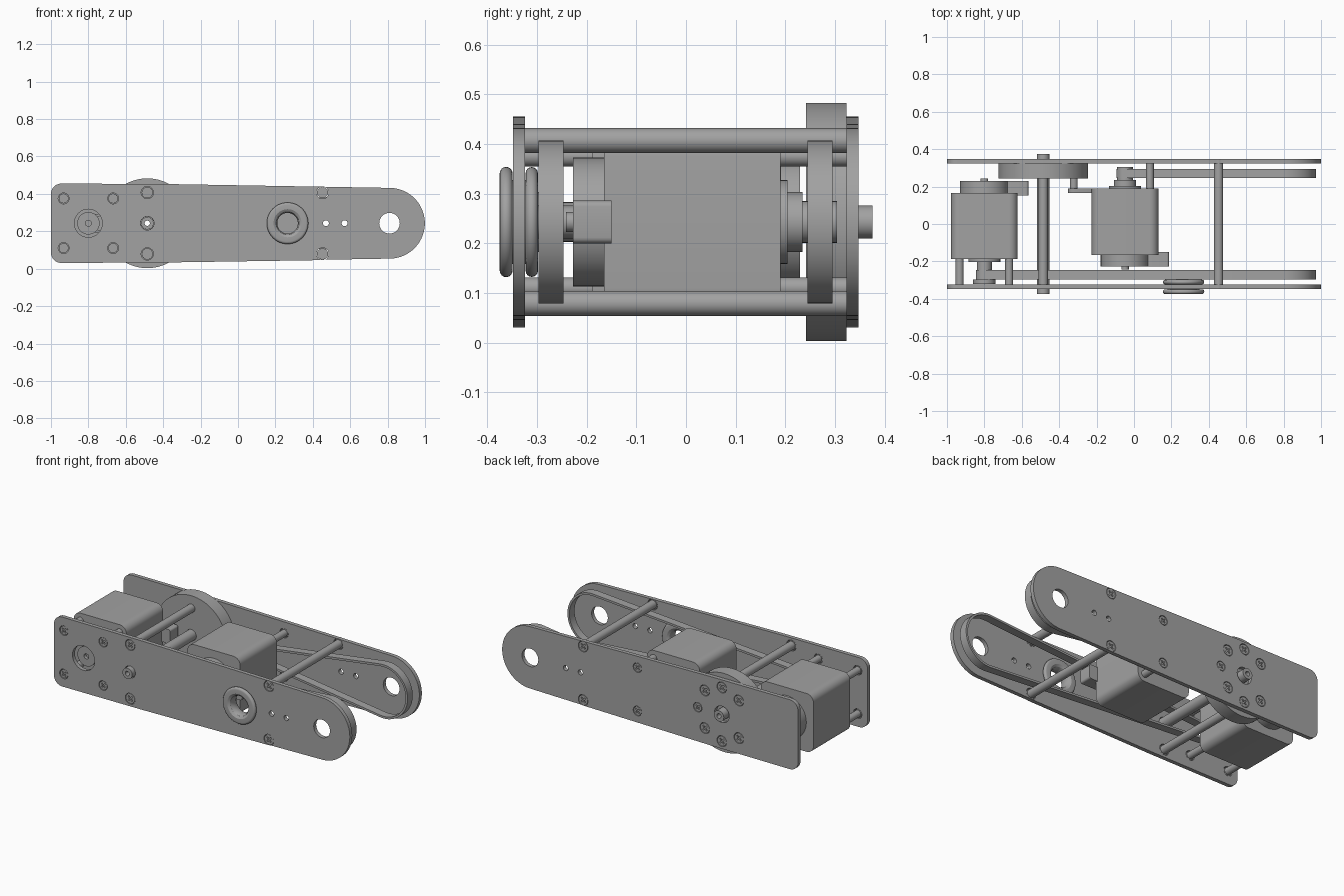
import bpy, bmesh, math
from math import pi, cos, sin

if "Cube" in bpy.data.objects:
    bpy.data.objects.remove(bpy.data.objects["Cube"])

grey = bpy.data.materials.new("machined_grey")
grey.diffuse_color = (0.36, 0.36, 0.36, 1)
grey.use_nodes = True
grey.node_tree.nodes["Principled BSDF"].inputs["Base Color"].default_value = grey.diffuse_color
ZC = 0.243                                    # height of the arm's centre line


def finish(name, me):
    ob = bpy.data.objects.new(name, me)
    bpy.context.collection.objects.link(ob)
    me.materials.clear()
    me.materials.append(grey)
    bpy.ops.object.select_all(action='DESELECT')
    ob.select_set(True)
    bpy.context.view_layer.objects.active = ob
    bpy.ops.object.shade_smooth_by_angle(angle=math.radians(30))
    return ob


def arc(cx, cz, r, a0, a1, n):
    return [(cx + r * cos(a0 + (a1 - a0) * i / n), cz + r * sin(a0 + (a1 - a0) * i / n))
            for i in range(n + 1)]


def circle(cx, cz, r, n=32):
    return arc(cx, cz, r, 0, 2 * pi, n)[:-1]


def rounded_rect(x0, x1, z0, z1, r, n=8):
    out = []
    for i, (cx, cz) in enumerate([(x1 - r, z1 - r), (x0 + r, z1 - r), (x0 + r, z0 + r), (x1 - r, z0 + r)]):
        out += arc(cx, cz, r, i * pi / 2, (i + 1) * pi / 2, n)
    return out


def profile(name, loops, y0, y1):
    """Extrude x-z outlines along y; inner loops become holes."""
    cu = bpy.data.curves.new(name, 'CURVE')
    cu.dimensions = '2D'
    cu.fill_mode = 'BOTH'
    cu.extrude = abs(y1 - y0) / 2
    for pts in loops:
        sp = cu.splines.new('POLY')
        sp.points.add(len(pts) - 1)
        for p, (x, z) in zip(sp.points, pts):
            p.co = (x, z, 0, 1)
        sp.use_cyclic_u = True
    tmp = bpy.data.objects.new(name + "_tmp", cu)
    bpy.context.collection.objects.link(tmp)
    dg = bpy.context.evaluated_depsgraph_get()
    me = bpy.data.meshes.new_from_object(tmp.evaluated_get(dg))
    bpy.data.objects.remove(tmp)
    me.name = name
    bm = bmesh.new()
    bm.from_mesh(me)
    bmesh.ops.remove_doubles(bm, verts=bm.verts, dist=1e-5)
    for v in bm.verts:
        v.co = (v.co.x, (y0 + y1) / 2 - v.co.z, v.co.y)
    bmesh.ops.recalc_face_normals(bm, faces=bm.faces)
    bm.to_mesh(me)
    bm.free()
    return finish(name, me)


def rod(name, x, z, r, y0, y1, n=32):
    return profile(name, [circle(x, z, r, n)], y0, y1)


def screw(x, z, r, side):
    """Flush countersunk head with a cross recess; side is -1 front, 1 back."""
    a, b = r * 0.14, r * 0.62
    cross = [(a, a), (a, b), (-a, b), (-a, a), (-b, a), (-b, -a),
             (-a, -a), (-a, -b), (a, -b), (a, -a), (b, -a), (b, a)]
    cross = [(x + (p - q) * 0.707, z + (p + q) * 0.707) for p, q in cross]
    face = 0.346 * side
    profile("screw_head", [circle(x, z, r, 24), cross], face - 0.008 * side, face)
    rod("screw_core", x, z, r, face - 0.02 * side, face - 0.008 * side, 24)


def belt(name, c1, r1, c2, r2, t, y0, y1):
    def outline(ra, rb):
        th = math.acos((ra - rb) / (c2 - c1))
        return arc(c2, ZC, rb, -th, th, 40) + arc(c1, ZC, ra, th, 2 * pi - th, 20)
    profile(name, [outline(r1, r2), outline(r1 - t, r2 - t)], y0, y1)


# Side plates: rounded rear corners, slight taper, round nose
outline = (arc(0.81, ZC, 0.189, -pi / 2, pi / 2, 40) + [(-0.4, 0.453)]
           + arc(-0.945, 0.4, 0.055, pi / 2, pi, 8) + arc(-0.945, 0.086, 0.055, pi, 1.5 * pi, 8)
           + [(-0.4, 0.033)])
common = [circle(0.81, ZC, 0.055), circle(0.47, ZC, 0.016, 20), circle(0.57, ZC, 0.016, 20)]

motor_screws = [(-0.8 + sx * 0.1325, ZC + sz * 0.1325) for sx in (-1, 1) for sz in (-1, 1)]
spacers = [(x, ZC + s * 0.164) for x in (-0.485, 0.452) for s in (-1, 1)]
front_screws = [(p, 0.026) for p in motor_screws] + [(p, 0.03) for p in spacers]
motor2_posts = [(0.085, ZC + 0.1325), (0.085, ZC - 0.1325), (-0.322, ZC)]
back_screws = [(p, 0.026) for p in motor2_posts] + [(p, 0.03) for p in spacers]
back_screws += [((-0.485 + sx * 0.115, ZC + sz * 0.115), 0.03) for sx in (-1, 1) for sz in (-1, 1)]


def screw_holes(screws):
    return [circle(p[0], p[1], r + 0.003, 24) for p, r in screws]


profile("front_plate", [outline] + common + screw_holes(front_screws)
        + [circle(-0.8, ZC, 0.075), circle(-0.485, ZC, 0.036), circle(0.265, ZC, 0.085)], -0.348, -0.324)
profile("back_plate", [outline] + common + screw_holes(back_screws)
        + [circle(-0.485, ZC, 0.05)], 0.323, 0.347)
for (x, z), r in front_screws:
    screw(x, z, r, -1)
for (x, z), r in back_screws:
    screw(x, z, r, 1)

# Long spacer bars, hollow main shaft and the large joint wheel
for x, z in spacers:
    rod("spacer_bar", x, z, 0.025, -0.328, 0.327)
profile("main_shaft", [circle(-0.485, ZC, 0.033), circle(-0.485, ZC, 0.014, 20)], -0.375, 0.375)
profile("joint_wheel", [circle(-0.485, ZC, 0.24, 72), circle(-0.485, ZC, 0.034)], 0.242, 0.323)


def motor(label, cx, yc, d):
    """Square stepper motor; d is the y direction of its output shaft."""
    f, b = yc + d * 0.18, yc - d * 0.175
    profile(label + "_body", [rounded_rect(cx - 0.178, cx + 0.178, ZC - 0.178, ZC + 0.178, 0.045)], b, f)
    rod(label + "_end_cap", cx, ZC, 0.13, b - d * 0.062, b, 40)
    profile(label + "_connector", [rounded_rect(cx + 0.05, cx + 0.235, ZC - 0.043, ZC + 0.043, 0.012, 4)],
            b - d * 0.062, b + d * 0.015)
    rod(label + "_rear_stub", cx, ZC, 0.02, b - d * 0.077, b - d * 0.06, 20)
    rod(label + "_pilot_ring", cx, ZC, 0.085, f, f + d * 0.014)
    return f


# Rear motor, drives the front belt
f = motor("rear_motor", -0.8, -0.008, -1)
for x, z in motor_screws:
    rod("rear_motor_post", x, z, 0.021, -0.328, f + 0.01, 24)
rod("rear_pulley_hub", -0.8, ZC, 0.04, -0.3, f)
profile("rear_pulley_flange", [circle(-0.8, ZC, 0.06), circle(-0.8, ZC, 0.016, 20)], -0.321, -0.296)
belt("front_belt", -0.8, 0.046, 0.81, 0.164, 0.013, -0.297, -0.247)

# Middle motor, drives the back belt
f = motor("middle_motor", -0.048, 0.01, 1)
for x, z in motor2_posts:
    rod("middle_motor_post", x, z, 0.021, f - 0.01, 0.327, 24)
profile("middle_motor_bracket", [[(-0.2, ZC - 0.13), (-0.2, ZC + 0.13), (-0.3, ZC + 0.045)]
                                 + arc(-0.322, ZC, 0.03, pi * 0.6, pi * 1.4, 8)
                                 + [(-0.3, ZC - 0.045)]], 0.167, 0.191)
rod("middle_pulley_flange", -0.048, ZC, 0.06, f, 0.235)
profile("middle_pulley_hub", [circle(-0.048, ZC, 0.042), circle(-0.048, ZC, 0.016, 20)], 0.23, 0.304)
belt("back_belt", -0.048, 0.046, 0.81, 0.164, 0.013, 0.245, 0.295)

# Cable grommet: two rounded lips clamped on the front plate
section = []
for y0, y1 in ((-0.375, -0.349), (-0.323, -0.298)):
    h, m = (y1 - y0) / 2, (y0 + y1) / 2
    section.append([(0.098 + p, m + q) for p, q in arc(0, 0, h, -pi / 2, pi / 2, 8)])
ring = [(0.055, -0.352), (0.062, -0.367), (0.075, -0.375)] + section[0]
ring += [(0.085, -0.349), (0.085, -0.323)] + section[1] + [(0.075, -0.298), (0.062, -0.306), (0.055, -0.32)]
bm = bmesh.new()
N = 48
rows = [[bm.verts.new((0.265 + r * cos(2 * pi * i / N), y, ZC + r * sin(2 * pi * i / N)))
         for r, y in ring] for i in range(N)]
for i in range(N):
    a, c = rows[i], rows[(i + 1) % N]
    for j in range(len(ring)):
        k = (j + 1) % len(ring)
        bm.faces.new((a[j], a[k], c[k], c[j]))
bmesh.ops.recalc_face_normals(bm, faces=bm.faces)
me = bpy.data.meshes.new("cable_grommet")
bm.to_mesh(me)
bm.free()
finish("cable_grommet", me)
